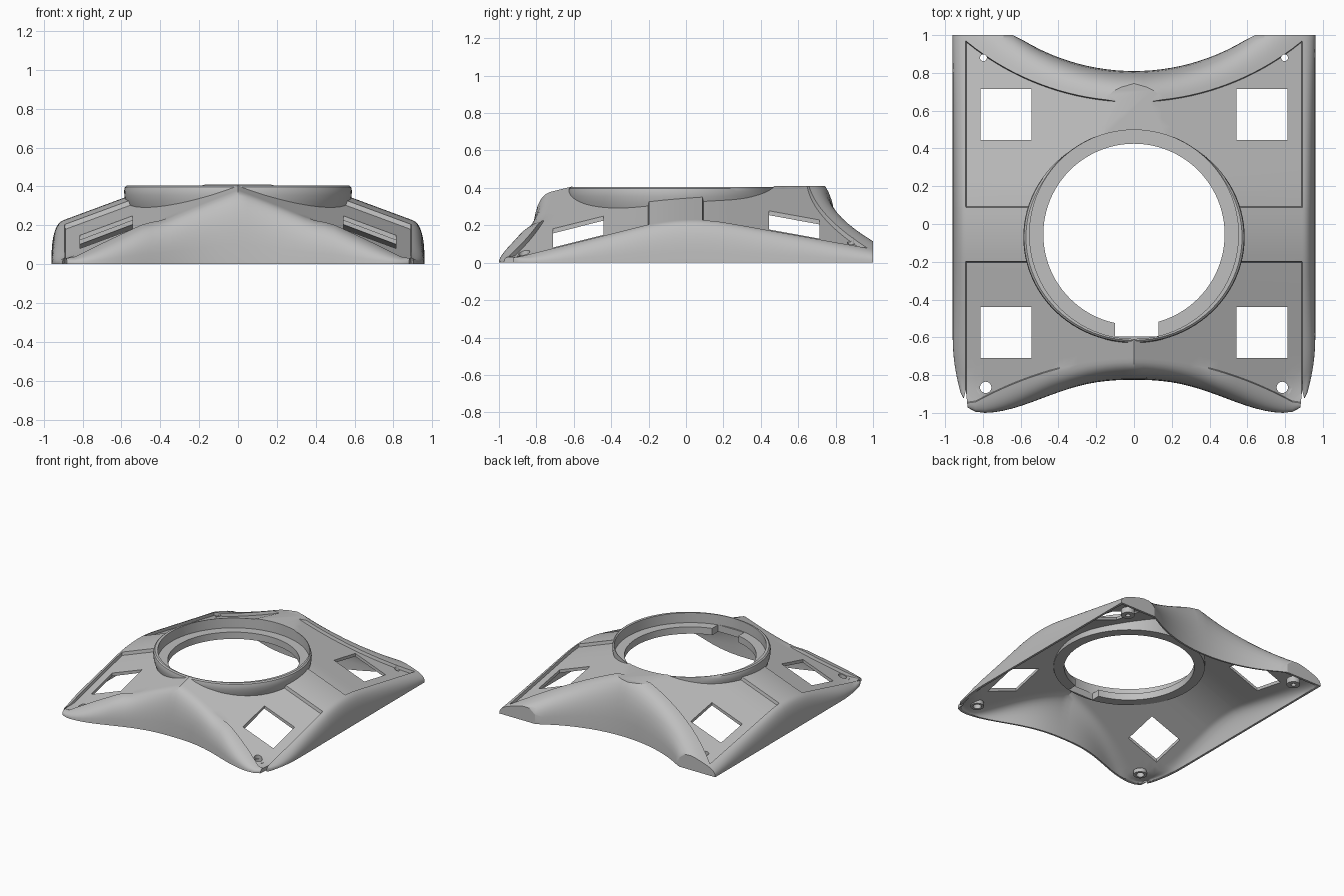
import bpy, bmesh
from math import sin, cos, pi, sqrt, hypot

if "Cube" in bpy.data.objects:
    bpy.data.objects.remove(bpy.data.objects["Cube"])

grey = bpy.data.materials.new("light_grey")
grey.use_nodes = True
grey.diffuse_color = (0.52, 0.52, 0.52, 1)
grey.node_tree.nodes["Principled BSDF"].inputs["Base Color"].default_value = (0.52, 0.52, 0.52, 1)

CY = -0.055       # centre of the round opening
STEP = 0.025      # depth of the recessed panels
CAP = 0.41        # flat top level
WALL = 0.018      # shell thickness
SEG = 10


def make(name, bm):
    bmesh.ops.remove_doubles(bm, verts=bm.verts, dist=1e-5)
    bmesh.ops.recalc_face_normals(bm, faces=bm.faces)
    mesh = bpy.data.meshes.new(name)
    bm.to_mesh(mesh)
    bm.free()
    mesh.materials.append(grey)
    ob = bpy.data.objects.new(name, mesh)
    bpy.context.collection.objects.link(ob)
    return ob


def prism(bm, points, z0, z1):
    low = [bm.verts.new((x, y, z0)) for x, y in points]
    high = [bm.verts.new((x, y, z1)) for x, y in points]
    bm.faces.new(low[::-1])
    bm.faces.new(high)
    for i in range(len(points)):
        j = (i + 1) % len(points)
        bm.faces.new((low[i], low[j], high[j], high[i]))


def circle(x, y, r, n):
    return [(x + r * cos(2 * pi * i / n), y + r * sin(2 * pi * i / n)) for i in range(n)]


def rect(x0, x1, y0, y1):
    return [(x0, y0), (x1, y0), (x1, y1), (x0, y1)]


def cut(ob, shapes, z0=-1, z1=1):
    bm = bmesh.new()
    for points in shapes:
        prism(bm, points, z0, z1)
    cutter = make("cutter", bm)
    cutter.hide_render = True
    mod = ob.modifiers.new("cut", "BOOLEAN")
    mod.operation, mod.solver, mod.object = "DIFFERENCE", "EXACT", cutter
    bpy.context.view_layer.objects.active = ob
    bpy.ops.object.modifier_apply(modifier=mod.name)
    bpy.data.objects.remove(cutter)


def lathe(name, profile, x, y, n):
    bm = bmesh.new()
    rings = [[bm.verts.new((px, py, z)) for px, py in circle(x, y, r, n)] for r, z in profile]
    for a, b in zip(rings, rings[1:] + rings[:1]):
        for i in range(n):
            j = (i + 1) % n
            bm.faces.new((a[i], a[j], b[j], b[i]))
    return make(name, bm)


def smooth(ob):
    bpy.ops.object.select_all(action="DESELECT")
    ob.select_set(True)
    bpy.context.view_layer.objects.active = ob
    bpy.ops.object.shade_smooth_by_angle(angle=0.44)


# Outline and lip curves of the cover
def front_edge(x):
    return -0.825 - 0.175 * sin(pi / 2 * (x / 0.8) ** 1.25) ** 2 + 3 * max(0, x - 0.8) ** 2


def front_lip(x):
    return max(-0.715 - 0.25 * (min(x, 0.88) / 0.88) ** 2, front_edge(x) + 0.02)


def back_edge(x):
    return 1.95 - sqrt(1.3 - x * x)


def back_lip(x):
    return min(2.05 - sqrt(1.96 - x * x), 0.98)


def roundover(s):
    return max(0, 1 - max(0, s) ** 2.8) ** (1 / 2.8)


def roof(x, y):
    a, b = 0.36 + 0.25 * y, 0.358 - 0.18 * y
    h = max(0.1 - abs(a - b), 0) / 0.1
    return min(a, b) - h * h * 0.025 - 0.37 * (x - 0.54)


def span(a, b, n):
    return [a + (b - a) * i / n for i in range(n + 1)]


def rows(x):
    """Stations along y: (y, roundover position, is recessed panel)."""
    yf, lf, lb, yb = front_edge(x), front_lip(x), back_lip(x), back_edge(x)
    out = []
    for k in range(SEG + 1):
        t = sin(pi / 2 * (1 - k / SEG))
        out.append((lf + (yf - lf) * t, t, False))
    out += [(y, 0, True) for y in span(lf + 0.005, -0.203, 12)]
    out += [(y, 0, False) for y in span(-0.198, 0.088, 8)]
    out += [(y, 0, True) for y in span(0.093, lb - 0.005, 12)]
    for k in range(SEG + 1):
        y = lb + (min(yb, 1) - lb) * sin(pi / 2 * k / SEG)
        out.append((y, (y - lb) / (yb - lb), False))
    return out


# Cover shell: outer skin, plain inner skin and bottom rim
half = [(x, 0) for x in span(0, 0.888, 18)]
half += [(0.892 + 0.068 * s, s) for s in (sin(pi / 2 * k / SEG) for k in range(SEG + 1))]
columns = [(x, s, -1) for x, s in half[:0:-1]] + [(x, s, 1) for x, s in half]
bm = bmesh.new()
outer, inner = [], []
for x0, s, side in columns:
    o_col, i_col = [], []
    stations = rows(x0)
    for k, (y, t, panel) in enumerate(stations):
        x = x0
        if x0 > 0.89:
            width = 0.96 - 0.06 * (max(0, -0.6 - y) / 0.35) ** 2
            x = 0.89 + (x0 - 0.89) * (width - 0.89) / 0.07
        lift = 0 if panel and x0 < 0.89 else STEP
        if y < -0.5 and x0 < 0.89:
            lift *= min(1, max(0, (x0 - 0.38) / 0.1))
        edge = roundover(s) * roundover(t)
        z = max(roof(x0, y) + lift, 0.03) * edge
        rim = s >= 1 or k in (0, len(stations) - 1)
        ceiling = min(max(roof(x0, y), 0.03) * edge, CAP) - WALL
        o_col.append(bm.verts.new((side * x, y, z)))
        i_col.append(bm.verts.new((side * x * (1 - WALL), y * (1 - WALL), 0 if rim else max(0, ceiling))))
    outer.append(o_col)
    inner.append(i_col)
nc, nr = len(outer), len(outer[0])
for i in range(nc - 1):
    for j in range(nr - 1):
        for grid in (outer, inner):
            bm.faces.new((grid[i][j], grid[i + 1][j], grid[i + 1][j + 1], grid[i][j + 1]))
loop = [(i, 0) for i in range(nc)] + [(nc - 1, j) for j in range(1, nr)]
loop += [(i, nr - 1) for i in range(nc - 2, -1, -1)] + [(0, j) for j in range(nr - 2, 0, -1)]
foot = [bm.verts.new((outer[i][j].co.x, outer[i][j].co.y, 0)) for i, j in loop]
for k, (i, j) in enumerate(loop):
    n = (k + 1) % len(loop)
    p, q = loop[n]
    bm.faces.new((outer[i][j], outer[p][q], foot[n], foot[k]))
    bm.faces.new((foot[k], foot[n], inner[p][q], inner[i][j]))
cover = make("cover_shell", bm)

# Flat top, round opening, windows, screw holes and corner slits
cut(cover, [rect(-0.6, 0.6, -0.78, 0.85)], CAP, 1)
cut(cover, [circle(0, CY, 0.553, 96)])
openings = []
for m in (-1, 1):
    a, b = sorted((m * 0.542, m * 0.812))
    openings += [rect(a, b, -0.71, -0.44), rect(a, b, 0.445, 0.715)]
    openings += [circle(m * 0.785, -0.865, 0.03, 24), circle(m * 0.797, 0.88, 0.018, 24)]
    openings.append([(m * 0.89, -0.88), (m * 0.875, -1.03), (m * 0.93, -1.03)][::m])
cut(cover, openings)
smooth(cover)

# Collar: slightly oval bulge outside, round inside with one ledge, notched at the front
collar = lathe("collar_ring", [
    (0.553, 0.405), (0.572, 0.405), (0.582, 0.397), (0.586, 0.38), (0.585, 0.355),
    (0.579, 0.325), (0.569, 0.295), (0.558, 0.27), (0.48, 0.27), (0.48, 0.325),
    (0.553, 0.325)], 0, CY, 96)
for v in collar.data.vertices:
    x, y = v.co.x, v.co.y - CY
    if hypot(x, y) > 0.556:
        y = y * 0.955 - 0.015
        grow = max(1, 0.557 / hypot(x, y))
        v.co.x, v.co.y = x * grow, y * grow + CY
cut(collar, [rect(-0.10, 0.13, -0.595, -0.4)])
smooth(collar)

# Screw bosses under the corners
for m, side in ((-1, "right"), (1, "left")):
    for end, x, y, r, top in (("front", 0.785, -0.865, 0.03, 0.035), ("back", 0.797, 0.88, 0.018, 0.05)):
        boss = lathe(f"{end}_{side}_boss", [(r, 0.004), (0.05, 0.004), (0.05, top), (r, top)], m * x, y, 24)
        smooth(boss)
